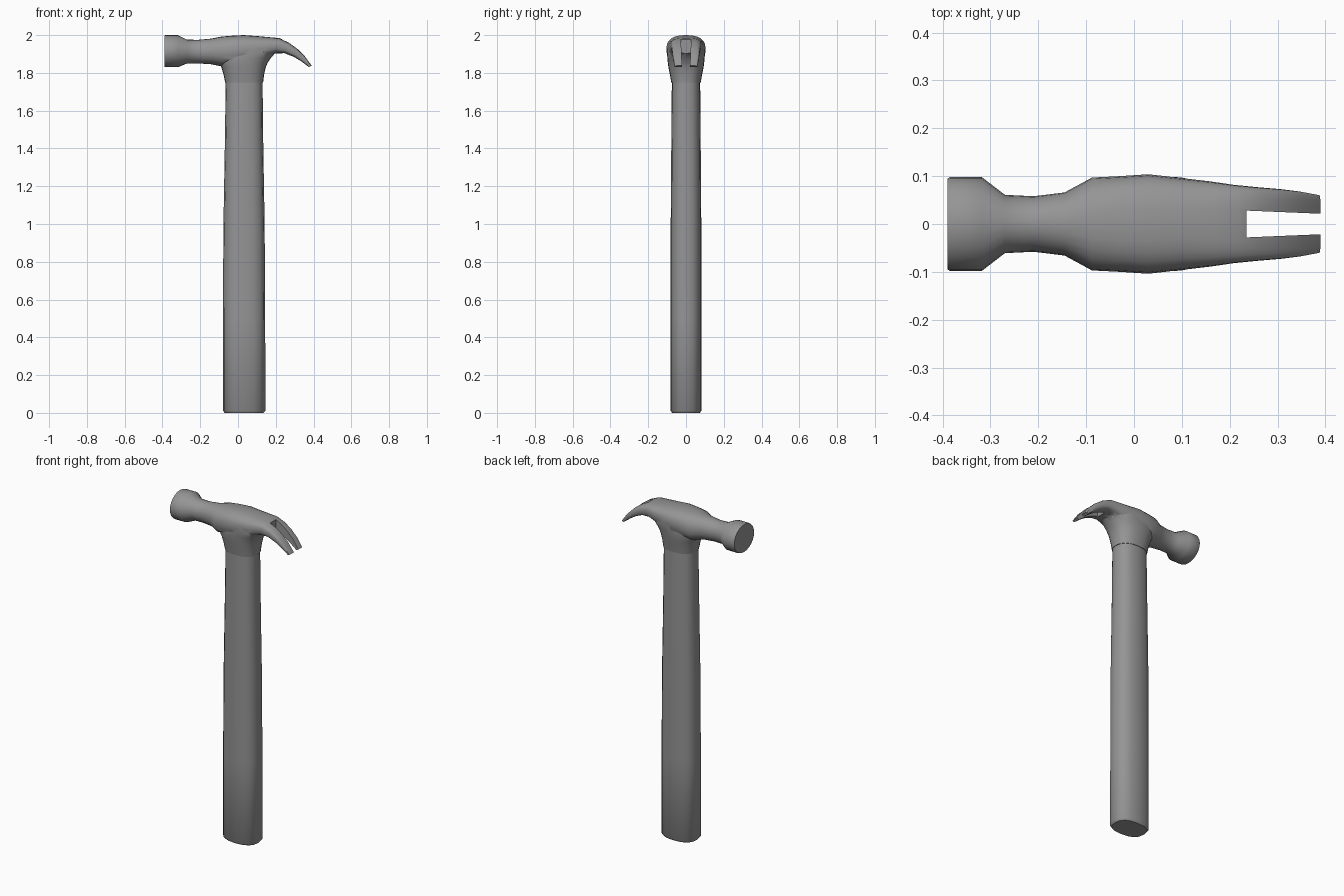
import bpy, bmesh, math
from mathutils import Vector

old = bpy.data.objects.get("Cube")
if old:
    bpy.data.objects.remove(old)

grey = bpy.data.materials.new("steel grey")
grey.use_nodes = True
colour = (0.3, 0.3, 0.3, 1)
grey.diffuse_color = colour
grey.node_tree.nodes["Principled BSDF"].inputs["Base Color"].default_value = colour


def oval(start, end, half_y, power, count=24):
    """Superellipse ring whose long axis runs from start to end in the xz plane."""
    a, b = Vector((start[0], 0, start[1])), Vector((end[0], 0, end[1]))
    ring = []
    for i in range(count):
        t = 2 * math.pi * i / count
        c, s = math.cos(t), math.sin(t)
        u = math.copysign(abs(c) ** (2 / power), c)
        v = math.copysign(abs(s) ** (2 / power), s)
        ring.append((a + b) / 2 + (b - a) / 2 * u + Vector((0, half_y * v, 0)))
    return ring


def loft(name, rings, angle=40):
    bm = bmesh.new()
    rows = [[bm.verts.new(p) for p in ring] for ring in rings]
    n = len(rows[0])
    for low, high in zip(rows, rows[1:]):
        for i in range(n):
            j = (i + 1) % n
            bm.faces.new((low[i], low[j], high[j], high[i]))
    bm.faces.new(rows[0][::-1])
    bm.faces.new(rows[-1])
    bmesh.ops.recalc_face_normals(bm, faces=bm.faces)
    mesh = bpy.data.meshes.new(name)
    bm.to_mesh(mesh)
    bm.free()
    mesh.materials.append(grey)
    ob = bpy.data.objects.new(name, mesh)
    bpy.context.collection.objects.link(ob)
    smooth(ob, angle)
    return ob


def smooth(ob, angle):
    bpy.ops.object.select_all(action="DESELECT")
    ob.select_set(True)
    bpy.context.view_layer.objects.active = ob
    bpy.ops.object.shade_smooth_by_angle(angle=math.radians(angle))


def boolean(ob, other, operation):
    mod = ob.modifiers.new(operation.lower(), "BOOLEAN")
    mod.object, mod.operation, mod.solver = other, operation, "EXACT"
    bpy.context.view_layer.objects.active = ob
    bpy.ops.object.modifier_apply(modifier=mod.name)
    bpy.data.objects.remove(other)


# Handle: tapered oval shaft, (z, left x, right x, half depth)
shaft = [(0, -.07, .135, .074), (.012, -.08, .145, .082), (.5, -.08, .144, .082),
         (1.0, -.077, .141, .081), (1.4, -.07, .134, .078), (1.76, -.065, .13, .075)]
loft("handle", [oval((l, z), (r, z), d, 2.5, 16) for z, l, r, d in shaft], 50)

# Head: bottom and top points, half depth and squareness from poll to claw tip
head_rings = [
    ((-.39, 1.832), (-.39, 1.998), .095, 2), ((-.385, 1.83), (-.385, 2), .098, 2),
    ((-.318, 1.83), (-.318, 2), .098, 2), ((-.27, 1.85), (-.27, 1.976), .061, 2),
    ((-.21, 1.85), (-.21, 1.975), .058, 2), ((-.145, 1.846), (-.145, 1.981), .066, 2.1),
    ((-.088, 1.835), (-.088, 1.992), .097, 2.3), ((-.03, 1.84), (-.03, 1.997), .1, 2.5),
    ((.03, 1.85), (.03, 2), .104, 2.5), ((.1, 1.865), (.1, 1.995), .096, 2.5),
    ((.155, 1.885), (.165, 1.989), .089, 2.7), ((.195, 1.903), (.22, 1.984), .082, 3),
    ((.245, 1.904), (.27, 1.96), .077, 3.5), ((.295, 1.885), (.315, 1.927), .073, 4),
    ((.335, 1.861), (.355, 1.887), .068, 5), ((.375, 1.831), (.39, 1.838), .061, 6)]
head = loft("hammer_head", [oval(*r) for r in head_rings])

# Socket: flared collar blending the shaft into the head
collar = [(1.748, -.068, .133, .078), (1.79, -.076, .138, .085), (1.83, -.088, .147, .093),
          (1.852, -.1, .156, .096), (1.88, -.105, .175, .099), (1.905, -.09, .197, .1),
          (1.93, -.08, .18, .1)]
socket = loft("socket", [oval((l, z), (r, z), d, 2.4) for z, l, r, d in collar])
boolean(head, socket, "UNION")

# Claw slot: slightly narrowing towards the tip
slot = loft("slot_cutter", [[Vector((x, sx * w, z)) for sx, z in
            ((-1, 1.7), (1, 1.7), (1, 2.1), (-1, 2.1))]
            for x, w in ((.235, .028), (.45, .019))])
slot.hide_render = True
boolean(head, slot, "DIFFERENCE")
smooth(head, 42)
